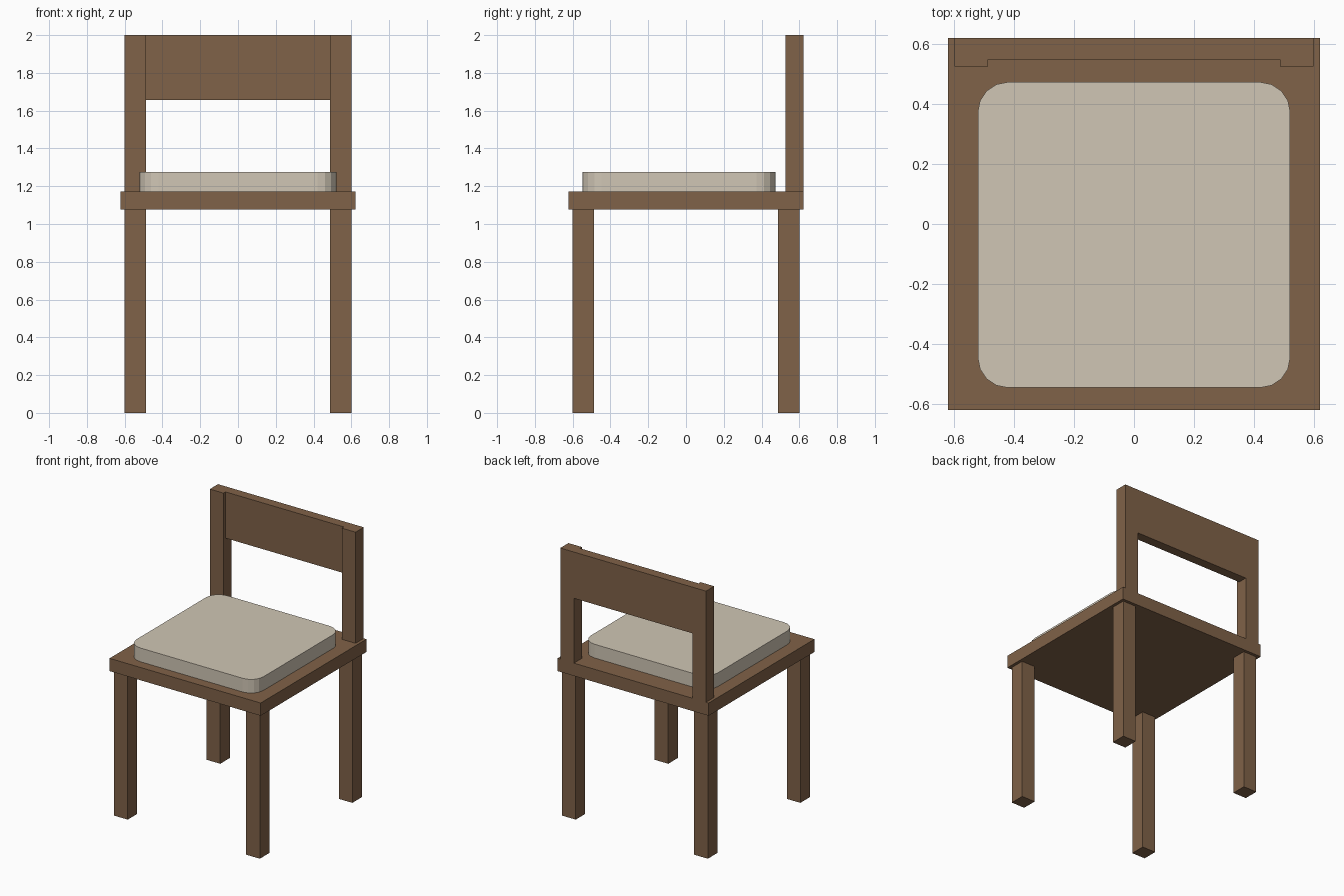
import bpy, bmesh

if "Cube" in bpy.data.objects:
    bpy.data.objects.remove(bpy.data.objects["Cube"])


def material(name, color):
    m = bpy.data.materials.new(name)
    m.diffuse_color = (*color, 1)
    m.use_nodes = True
    m.node_tree.nodes["Principled BSDF"].inputs["Base Color"].default_value = m.diffuse_color
    return m


wood = material("wood", (0.216, 0.122, 0.065))
fabric = material("fabric", (0.63, 0.565, 0.46))


def box(name, lo, hi, mat, corner=0.0):
    """Box between two corners, optionally with rounded vertical edges."""
    bm = bmesh.new()
    bmesh.ops.create_cube(bm, size=1)
    for v in bm.verts:
        v.co = [lo[i] if v.co[i] < 0 else hi[i] for i in range(3)]
    if corner:
        edges = [e for e in bm.edges
                 if abs(e.verts[0].co.z - e.verts[1].co.z) > 1e-4]
        bmesh.ops.bevel(bm, geom=edges, offset=corner, segments=4,
                        profile=0.5, affect='EDGES')
    me = bpy.data.meshes.new(name)
    bm.to_mesh(me)
    bm.free()
    me.materials.append(mat)
    ob = bpy.data.objects.new(name, me)
    bpy.context.collection.objects.link(ob)
    return ob


SEAT_LOW, SEAT_TOP = 1.078, 1.173
HALF = 0.622             # half width of the seat
IN, OUT = 0.488, 0.60    # inner and outer faces of legs and posts

# Seat board and cushion
box("seat", (-HALF, -HALF, SEAT_LOW), (HALF, HALF, SEAT_TOP), wood)
box("cushion", (-0.522, -0.547, SEAT_TOP), (0.522, 0.474, 1.275), fabric, 0.1)

# Legs and back posts on both sides
for side, xs in (("left", (-OUT, -IN)), ("right", (IN, OUT))):
    box(f"front_leg_{side}", (xs[0], -OUT, 0), (xs[1], -IN, SEAT_LOW), wood)
    box(f"back_leg_{side}", (xs[0], IN, 0), (xs[1], OUT, SEAT_LOW), wood)
    box(f"back_post_{side}", (xs[0], 0.526, SEAT_TOP), (xs[1], HALF, 2), wood)

# Backrest panel between the posts, flush at the rear
box("backrest_panel", (-IN, 0.55, 1.656), (IN, HALF, 2), wood)
